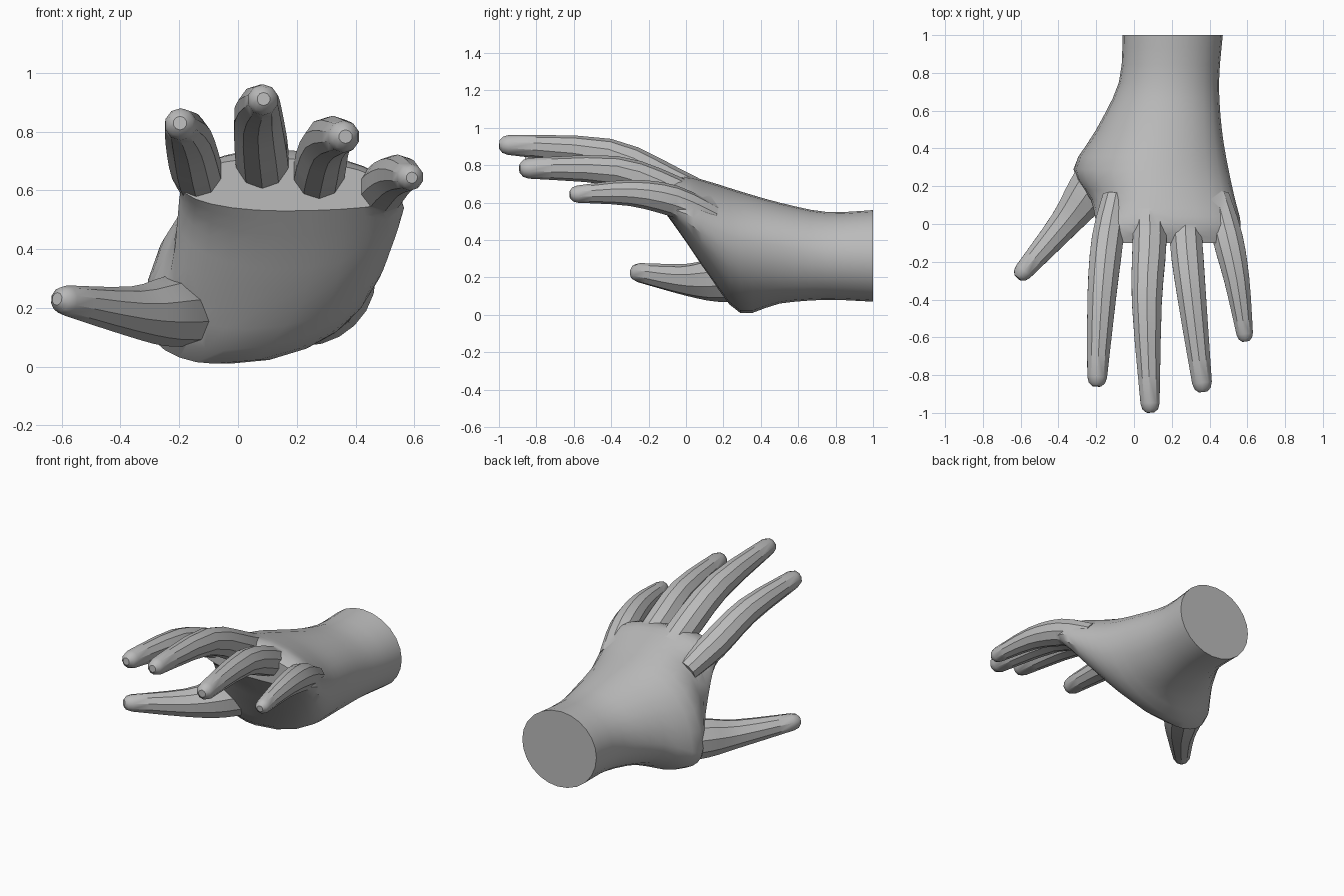
import bpy, bmesh, math
from mathutils import Vector

if "Cube" in bpy.data.objects:
    bpy.data.objects.remove(bpy.data.objects["Cube"])

skin = bpy.data.materials.new("plain grey")
skin.diffuse_color = (0.5, 0.5, 0.5, 1)
skin.use_nodes = True
skin.node_tree.nodes["Principled BSDF"].inputs["Base Color"].default_value = skin.diffuse_color


def spline(a, b, c, d, t):
    """Catmull-Rom blend of four vectors."""
    return 0.5 * (2 * b + (c - a) * t + (2 * a - 5 * b + 4 * c - d) * t * t
                  + (3 * b - a - 3 * c + d) * t ** 3)


def refine(pts, n):
    """Insert n steps per span along a smooth curve through pts."""
    last = len(pts) - 1
    get = lambda i: pts[max(0, min(last, i))]
    return [spline(get(i - 1), get(i), get(i + 1), get(i + 2), j / n)
            for i in range(last) for j in range(n)] + [pts[-1]]


def loft(name, rings):
    """Skin a list of equal rings and cap both ends."""
    bm = bmesh.new()
    vs = [[bm.verts.new(p) for p in ring] for ring in rings]
    n = len(rings[0])
    for a, b in zip(vs, vs[1:]):
        for i in range(n):
            j = (i + 1) % n
            bm.faces.new((a[i], a[j], b[j], b[i]))
    bm.faces.new(vs[0])
    bm.faces.new(vs[-1][::-1])
    bmesh.ops.recalc_face_normals(bm, faces=bm.faces)
    me = bpy.data.meshes.new(name)
    bm.to_mesh(me)
    bm.free()
    me.materials.append(skin)
    ob = bpy.data.objects.new(name, me)
    bpy.context.collection.objects.link(ob)
    return ob


def section(y, lx, lz, tx, tz, rx, rz, bx, bz, steps=6):
    """Cross-section of four quarter ellipses through left, top, right and bottom points."""
    ring = []
    for k in range(4 * steps):
        a = math.tau * k / (4 * steps)
        c, s = math.cos(a), math.sin(a)
        # each quarter blends from a side point to a top or bottom point
        sx, sz = (rx, rz) if c > 1e-6 else (lx, lz)
        ex, ez = (tx, tz) if s > -1e-6 else (bx, bz)
        ring.append(Vector((ex + (sx - ex) * abs(c), y, sz + (ez - sz) * abs(s))))
    return ring


def finger(name, *path, sides=10):
    """Tapered tube through (x, y, z, radius) with a rounded tip."""
    pts = refine([Vector(p) for p in path], 3)
    end, run = pts[-1], (pts[-1] - pts[-2]).to_3d().normalized()
    for a in (math.radians(35), math.radians(65)):
        tip = end.to_3d() + run * end.w * math.sin(a)
        pts.append(Vector((*tip, end.w * math.cos(a))))
    rings = []
    for i, p in enumerate(pts):
        d = (pts[min(i + 1, len(pts) - 1)] - pts[max(i - 1, 0)]).to_3d().normalized()
        u = d.cross(Vector((0, 0, 1))).normalized()
        w = u.cross(d)
        rings.append([p.to_3d() + p.w * (u * math.cos(a) + w * math.sin(a))
                      for a in (math.tau * (k + 0.5) / sides for k in range(sides))])
    return loft(name, rings)


# palm and wrist, from the cut to the knuckles
palm = [
    section(1.0, -.06, .33, .19, .56, .47, .31, .22, .07),
    section(.75, -.08, .32, .18, .55, .45, .32, .2, .08),
    section(.5, -.2, .26, .15, .6, .465, .37, .15, .06),
    section(.29, -.32, .17, .1, .66, .5, .4, -.08, .01),
    section(.13, -.23, .32, .09, .71, .535, .47, .1, .2),
    section(0, -.2, .57, .1, .74, .565, .54, .15, .39),
    section(-.1, -.19, .61, .1, .71, .54, .57, .15, .53),
]
hand = loft("hand", list(zip(*[refine(list(col), 3) for col in zip(*palm)])))

# fingers and thumb
index = finger("index_finger", (-.1, .14, .57, .07), (-.14, -.08, .665, .088),
               (-.17, -.38, .78, .08), (-.195, -.81, .825, .055))
middle = finger("middle_finger", (.08, .14, .6, .08), (.083, -.08, .7, .094),
                (.068, -.42, .86, .083), (.085, -.95, .908, .053))
ring = finger("ring_finger", (.27, .14, .56, .07), (.275, -.08, .66, .09),
              (.305, -.38, .77, .08), (.36, -.84, .783, .055))
little = finger("little_finger", (.44, .14, .52, .07), (.495, -.07, .61, .084),
                (.545, -.3, .652, .07), (.586, -.58, .645, .046))
thumb = finger("thumb", (-.13, .34, .2, .13), (-.25, .16, .188, .118),
               (-.37, 0, .188, .085), (-.585, -.25, .225, .052))

# fuse the digits into one skin
bpy.context.view_layer.objects.active = hand
for digit in (index, middle, ring, little, thumb):
    mod = hand.modifiers.new("fuse", 'BOOLEAN')
    mod.operation, mod.solver, mod.object = 'UNION', 'EXACT', digit
    bpy.ops.object.modifier_apply(modifier=mod.name)
    bpy.data.objects.remove(digit)

# smooth skin with a crisp wrist cut
bpy.ops.object.select_all(action='DESELECT')
hand.select_set(True)
bpy.ops.object.shade_smooth_by_angle(angle=math.radians(35))
